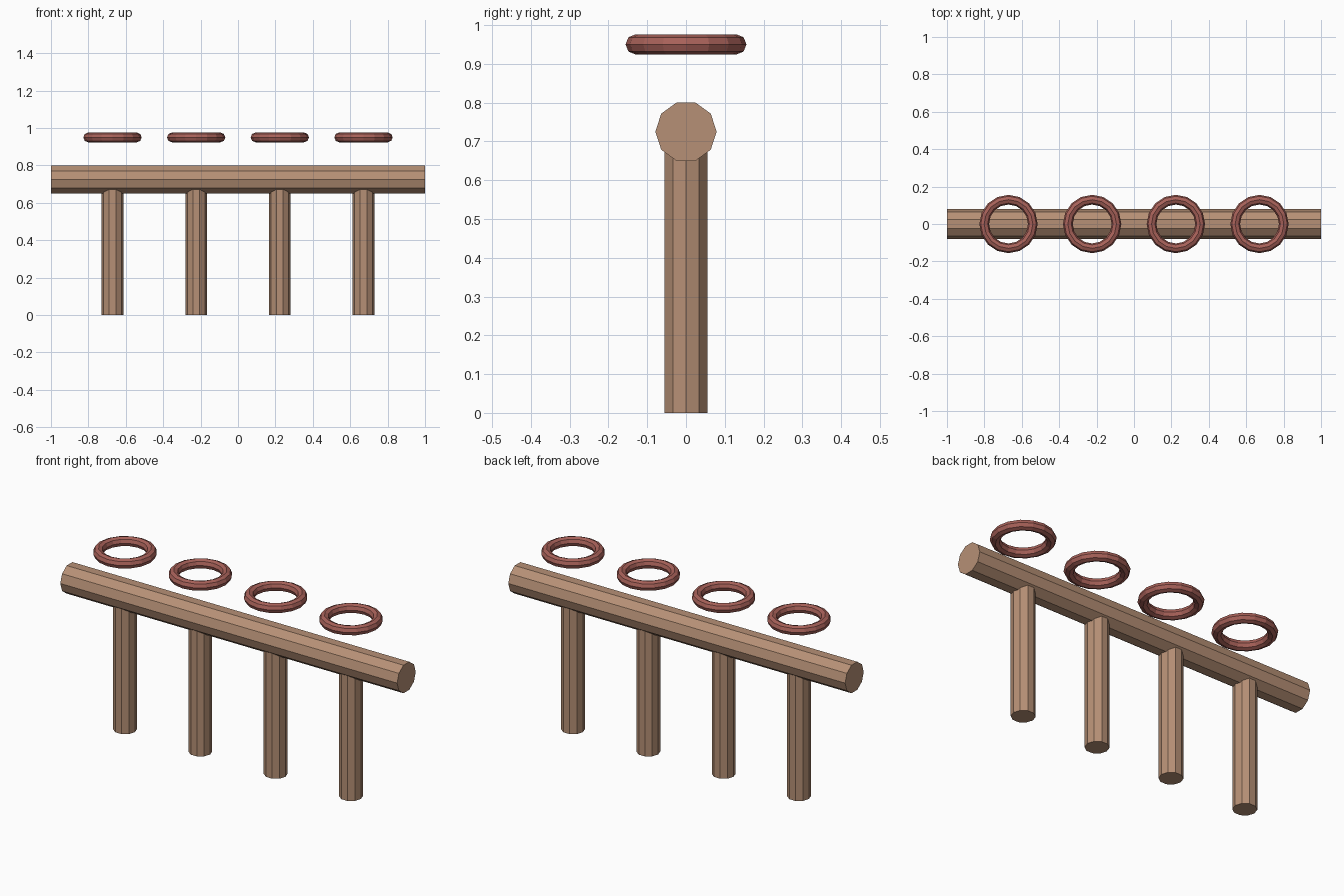
import bpy, bmesh
from math import pi, cos, sin

if "Cube" in bpy.data.objects:
    bpy.data.objects.remove(bpy.data.objects["Cube"])


def material(name, rgb):
    m = bpy.data.materials.new(name)
    m.diffuse_color = (*rgb, 1)
    m.use_nodes = True
    m.node_tree.nodes["Principled BSDF"].inputs["Base Color"].default_value = m.diffuse_color
    return m


wood = material("wood", (0.47, 0.28, 0.18))
red = material("red", (0.39, 0.12, 0.10))


def cylinder(name, radius, depth, location, rotation=(0, 0, 0)):
    bpy.ops.mesh.primitive_cylinder_add(vertices=10, radius=radius, depth=depth,
                                        location=location, rotation=rotation)
    ob = bpy.context.object
    ob.name = name
    ob.data.materials.append(wood)
    return ob


# Horizontal beam, flat facet on top
cylinder("beam", 0.079, 2.0, (0, 0, 0.725), (0, pi / 2, 0))

LEG_TOP = 0.70
for i in range(4):
    x = -0.671 + i * 0.4473
    # Post, corner pointing along x, sunk into the beam
    cylinder(f"post_{i + 1}", 0.058, LEG_TOP, (x, 0, LEG_TOP / 2), (0, 0, pi / 2))
    # Ring floating above the post
    bpy.ops.mesh.primitive_torus_add(major_segments=16, minor_segments=8,
                                     major_radius=0.13, minor_radius=0.026,
                                     location=(x, 0, 0.95))
    ring = bpy.context.object
    ring.name = f"ring_{i + 1}"
    ring.data.materials.append(red)
    ring.data.shade_flat()
